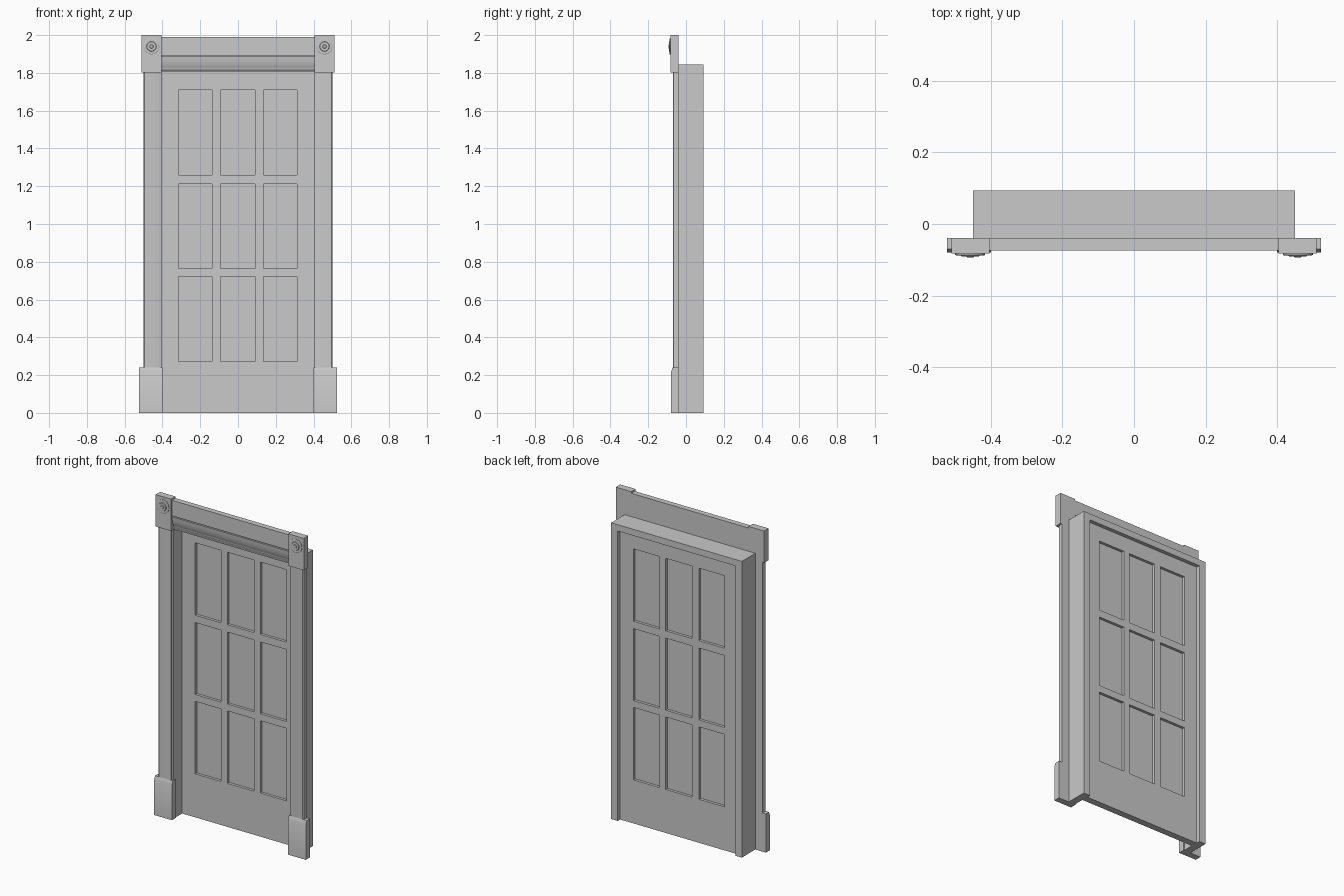
import bpy, bmesh, math
from mathutils import Vector, Matrix

default = bpy.data.objects.get("Cube")
if default:
    bpy.data.objects.remove(default, do_unlink=True)

paint = bpy.data.materials.new("grey paint")
paint.use_nodes = True
GREY = (0.585, 0.585, 0.585, 1)
paint.diffuse_color = GREY
paint.node_tree.nodes["Principled BSDF"].inputs["Base Color"].default_value = GREY


def finish(name, bm):
    bmesh.ops.recalc_face_normals(bm, faces=bm.faces)
    mesh = bpy.data.meshes.new(name)
    bm.to_mesh(mesh)
    bm.free()
    mesh.materials.append(paint)
    mesh.shade_smooth()
    mesh.set_sharp_from_angle(angle=math.radians(30))
    obj = bpy.data.objects.new(name, mesh)
    bpy.context.collection.objects.link(obj)


def prism(name, points, along):
    """Extrude a closed outline of 3D points along a vector."""
    bm = bmesh.new()
    face = bm.faces.new([bm.verts.new(p) for p in points])
    new = bmesh.ops.extrude_face_region(bm, geom=[face])["geom"]
    moved = [v for v in new if isinstance(v, bmesh.types.BMVert)]
    bmesh.ops.translate(bm, verts=moved, vec=along)
    finish(name, bm)


def lathe(name, profile, centre, segments=32):
    """Spin (radius, y) points about a y-parallel axis."""
    bm = bmesh.new()
    verts = [bm.verts.new((r, y, 0)) for r, y in profile]
    edges = [bm.edges.new(pair) for pair in zip(verts, verts[1:])]
    bmesh.ops.spin(bm, geom=verts + edges, cent=(0, 0, 0), axis=(0, 1, 0),
                   angle=math.tau, steps=segments)
    bmesh.ops.remove_doubles(bm, verts=bm.verts, dist=0.0002)
    bmesh.ops.translate(bm, verts=bm.verts, vec=centre)
    finish(name, bm)


INNER, OUTER, TOP = 0.405, 0.45, 1.845
HEAD = 1.805          # underside of the frame head
WALL = -0.039         # plane where the trim meets the frame
BACK = 0.0935

# Door frame: two jambs and a head as one outline
outline = [(-OUTER, 0), (-OUTER, TOP), (OUTER, TOP), (OUTER, 0),
           (INNER, 0), (INNER, HEAD), (-INNER, HEAD), (-INNER, 0)]
prism("door_frame", [(x, WALL, z) for x, z in outline], (0, BACK - WALL, 0))

# Door slab with nine panels sunk into both faces
columns = [(-0.315, -0.137), (-0.092, 0.091), (0.134, 0.313)]
rows = [(0.271, 0.722), (0.765, 1.213), (1.259, 1.71)]
FRONT, REAR, SINK = 0.028, 0.07, 0.017
bm = bmesh.new()
bmesh.ops.create_cube(bm, size=1, matrix=Matrix.Translation((0, (FRONT + REAR) / 2, HEAD / 2))
                      @ Matrix.Diagonal((2 * INNER, REAR - FRONT, HEAD, 1)))
for axis, spans in ((Vector((1, 0, 0)), columns), (Vector((0, 0, 1)), rows)):
    for cut in (c for span in spans for c in span):
        bmesh.ops.bisect_plane(bm, geom=bm.verts[:] + bm.edges[:] + bm.faces[:],
                               plane_co=axis * cut, plane_no=axis)
bm.normal_update()


def is_panel(face):
    c = face.calc_center_median()
    return (abs(face.normal.y) > 0.9 and any(a < c.x < b for a, b in columns)
            and any(a < c.z < b for a, b in rows))


for face in [f for f in bm.faces if is_panel(f)]:
    inward = -face.normal * SINK
    sunk = bmesh.ops.extrude_discrete_faces(bm, faces=[face])["faces"][0]
    bmesh.ops.translate(bm, verts=sunk.verts[:], vec=inward)
finish("door", bm)

# Head casing: plain upper board over a coved band with a bottom lip
board = [(WALL, 1.99), (-0.074, 1.99), (-0.074, 1.893), (WALL, 1.893)]
band = [(WALL - 0.003, 1.893), (-0.06, 1.893), (-0.06, 1.887), (-0.072, 1.886),
        (-0.07, 1.866), (-0.066, 1.846), (-0.061, 1.832), (-0.056, 1.822),
        (-0.056, 1.815), (-0.062, 1.813), (-0.062, HEAD), (WALL - 0.003, HEAD)]
for name, profile in (("head_board", board), ("head_band", band)):
    prism(name, [(-INNER, y, z) for y, z in profile], (2 * INNER, 0, 0))

# Side trim, repeated on both sides
casing_profile = [(0.404, WALL), (0.404, -0.06), (0.412, -0.062), (0.414, -0.068),
                  (0.42, -0.07), (0.495, -0.07), (0.5, -0.066), (0.5, WALL)]
plinth_profile = [(WALL, 0), (-0.079, 0), (-0.079, 0.218), (-0.07, 0.241), (WALL, 0.241)]
rosette_profile = [(0.042, -0.08), (0.042, -0.086), (0.039, -0.088), (0.026, -0.088),
                   (0.024, -0.091), (0.011, -0.091), (0.009, -0.0935), (0, -0.0935)]
for side, s in (("left", 1), ("right", -1)):
    prism(side + "_casing", [(s * x, y, 0.241) for x, y in casing_profile], (0, 0, 1.56))
    prism(side + "_plinth", [(s * 0.4, y, z) for y, z in plinth_profile], (s * 0.123, 0, 0))
    block = [(0.404, WALL), (0.404, -0.082), (0.511, -0.082), (0.511, WALL)]
    prism(side + "_corner_block", [(s * x, y, 1.801) for x, y in block], (0, 0, 0.199))
    lathe(side + "_rosette", rosette_profile, (s * 0.458, 0, 1.94))
